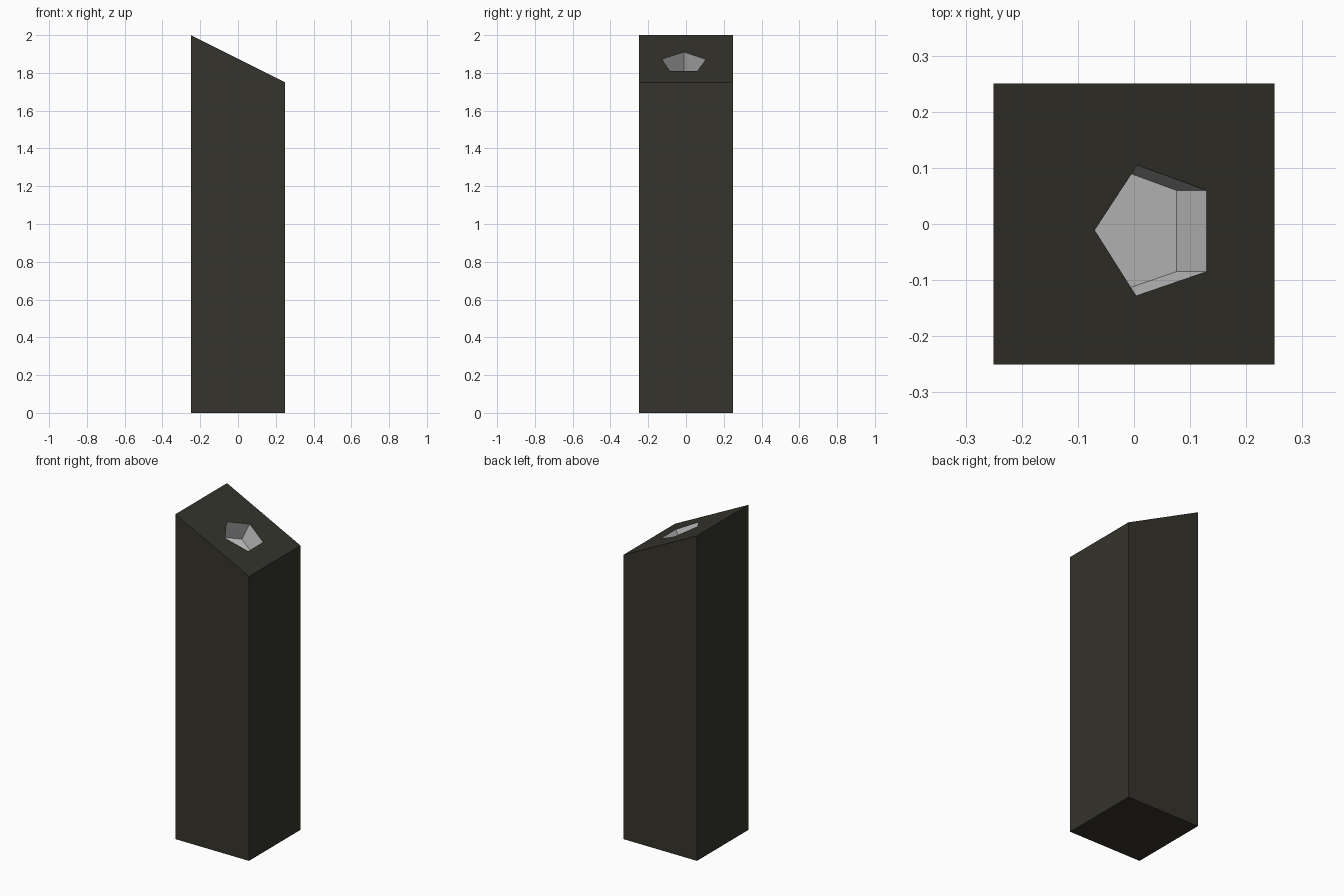
import bpy, bmesh
from mathutils import Vector

if "Cube" in bpy.data.objects:
    bpy.data.objects.remove(bpy.data.objects["Cube"])


def material(name, rgb):
    m = bpy.data.materials.new(name)
    m.diffuse_color = (*rgb, 1)
    m.use_nodes = True
    m.node_tree.nodes["Principled BSDF"].inputs["Base Color"].default_value = m.diffuse_color
    return m


def prism(name, base, offset):
    """Closed prism: polygon extruded along an offset vector."""
    bm = bmesh.new()
    face = bm.faces.new([bm.verts.new(p) for p in base])
    ext = bmesh.ops.extrude_face_region(bm, geom=[face], use_keep_orig=True)
    bmesh.ops.translate(bm, vec=offset,
                        verts=[v for v in ext["geom"] if isinstance(v, bmesh.types.BMVert)])
    bmesh.ops.recalc_face_normals(bm, faces=bm.faces)
    me = bpy.data.meshes.new(name)
    bm.to_mesh(me)
    bm.free()
    ob = bpy.data.objects.new(name, me)
    bpy.context.collection.objects.link(ob)
    return ob


dark = material("dark olive stone", (0.035, 0.034, 0.025))
grey = material("light grey", (0.6, 0.6, 0.6))

# Square pillar with slanted top
profile = [(-.25, 0), (.25, 0), (.25, 1.75), (-.25, 2)]
pillar = prism("pillar", [(x, -.25, z) for x, z in profile], Vector((0, .5, 0)))
pillar.data.materials.append(dark)
pillar.data.materials.append(grey)

# Five-sided pocket sunk square to the slope
normal = Vector((1, 0, 2)).normalized()
rim = [(-.07, -.011), (.006, .105), (.129, .06), (.129, -.085), (.004, -.128)]
base = [Vector((x, y, 1.875 - x / 2)) + normal * .02 for x, y in rim]
cutter = prism("pocket_cutter", base, normal * -.14)
cutter.hide_render = True

bpy.context.view_layer.objects.active = pillar
mod = pillar.modifiers.new("pocket", "BOOLEAN")
mod.operation, mod.solver, mod.object = "DIFFERENCE", "EXACT", cutter
bpy.ops.object.modifier_apply(modifier=mod.name)
bpy.data.objects.remove(cutter)

# Pocket walls and floor are the only faces away from the outer sides
for f in pillar.data.polygons:
    inside = all(abs(pillar.data.vertices[i].co.y) < .2 for i in f.vertices)
    f.material_index = 1 if inside else 0
